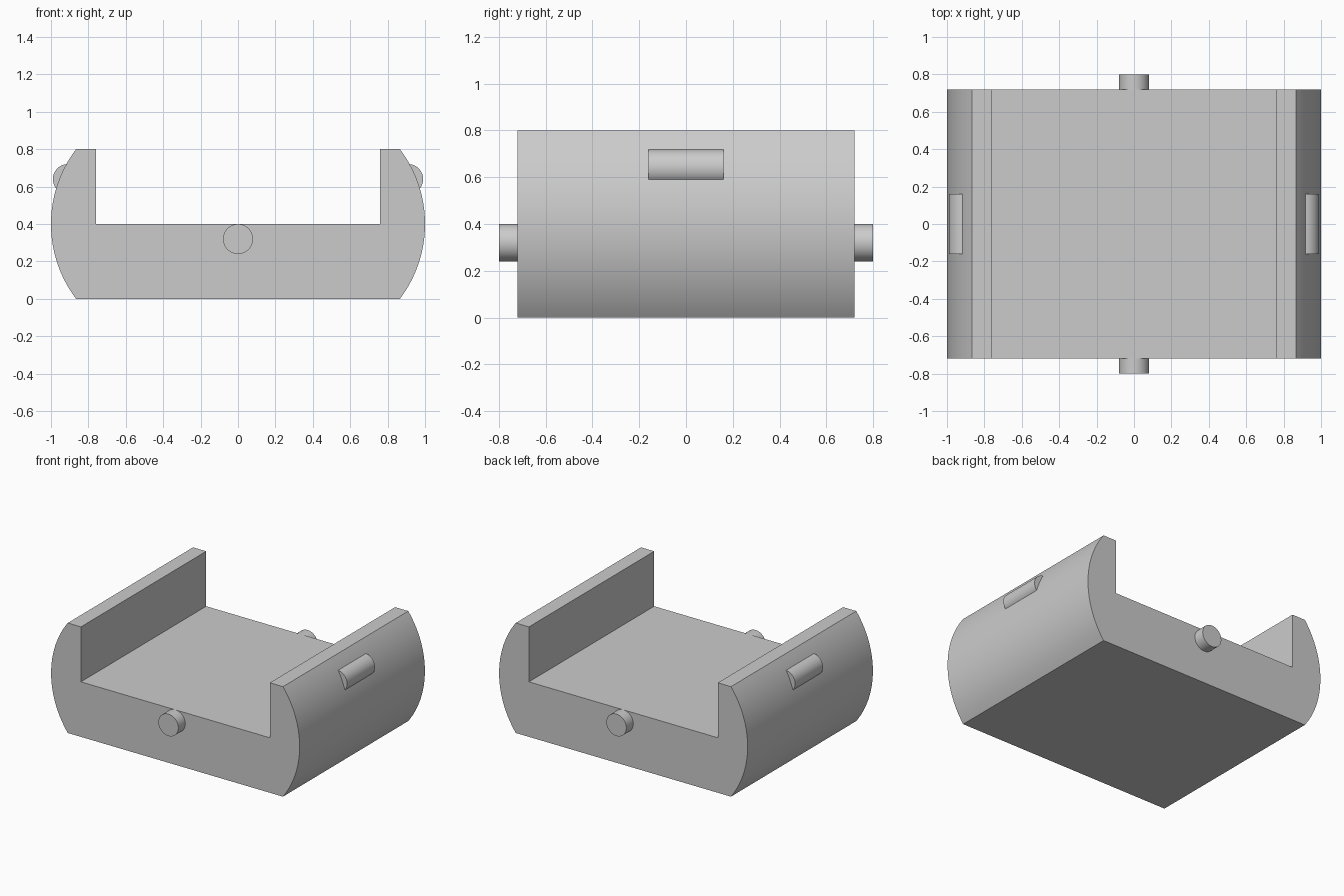
import bpy, bmesh
from math import asin, sin, cos, radians

cube = bpy.data.objects.get("Cube")
if cube:
    bpy.data.objects.remove(cube, do_unlink=True)

# Single grey finish
grey = bpy.data.materials.new("plain grey")
grey.use_nodes = True
colour = (0.6, 0.6, 0.6, 1)
grey.diffuse_color = colour
grey.node_tree.nodes["Principled BSDF"].inputs["Base Color"].default_value = colour


def finish(obj):
    obj.data.materials.clear()
    obj.data.materials.append(grey)
    bpy.ops.object.select_all(action='DESELECT')
    obj.select_set(True)
    bpy.context.view_layer.objects.active = obj
    bpy.ops.object.shade_smooth_by_angle(angle=radians(30))


def extrude_profile(name, profile, half_length):
    """Extrude an x-z outline evenly along y."""
    bm = bmesh.new()
    face = bm.faces.new([bm.verts.new((x, -half_length, z)) for x, z in profile])
    ext = bmesh.ops.extrude_face_region(bm, geom=[face])
    moved = [v for v in ext["geom"] if isinstance(v, bmesh.types.BMVert)]
    bmesh.ops.translate(bm, verts=moved, vec=(0, 2 * half_length, 0))
    bmesh.ops.recalc_face_normals(bm, faces=bm.faces)
    mesh = bpy.data.meshes.new(name)
    bm.to_mesh(mesh)
    bm.free()
    obj = bpy.data.objects.new(name, mesh)
    bpy.context.collection.objects.link(obj)
    finish(obj)


def rod(name, location, radius, length):
    """Round bar lying along y."""
    bpy.ops.mesh.primitive_cylinder_add(vertices=48, radius=radius, depth=length,
                                        location=location, rotation=(radians(90), 0, 0))
    obj = bpy.context.object
    obj.name = name
    finish(obj)


# Cradle: flat floor, upright walls, bowed outer sides
HALF_HEIGHT, BOW_RADIUS, STEPS = 0.4, 0.664, 32
sweep = asin(HALF_HEIGHT / BOW_RADIUS)
angles = [sweep * (2 * i / STEPS - 1) for i in range(STEPS + 1)]
bow = [(1 - BOW_RADIUS + BOW_RADIUS * cos(a), HALF_HEIGHT + BOW_RADIUS * sin(a))
       for a in angles]
right_half = bow + [(0.76, 0.8), (0.76, 0.4)]
left_half = [(-x, z) for x, z in reversed(right_half)]
extrude_profile("cradle_body", right_half + left_half, 0.72)

# End pins and side lugs, in mirrored pairs
for side, end_name, side_name in ((-1, "front", "right"), (1, "back", "left")):
    rod(end_name + "_pin", (0, side * 0.75, 0.32), 0.08, 0.1)
    rod(side_name + "_lug", (side * 0.91, 0, 0.64), 0.08, 0.32)
